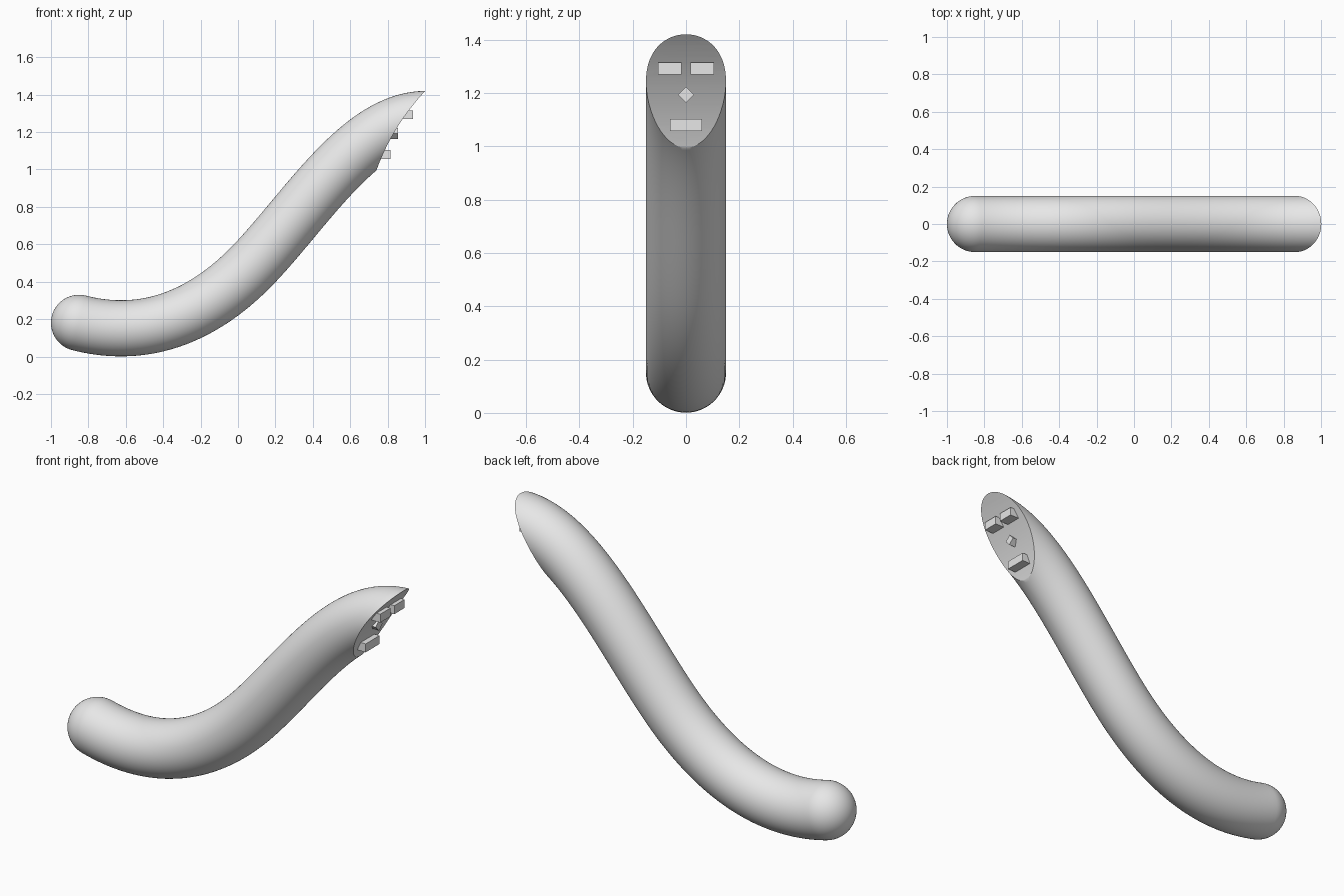
import bpy, bmesh, math
from mathutils import Vector, Matrix
from mathutils.geometry import interpolate_bezier

if "Cube" in bpy.data.objects:
    bpy.data.objects.remove(bpy.data.objects["Cube"], do_unlink=True)

RADIUS, SIDES = 0.15, 64

grey = bpy.data.materials.new("plain grey")
grey.use_nodes = True
grey.diffuse_color = (0.8, 0.8, 0.8, 1)
grey.node_tree.nodes["Principled BSDF"].inputs["Base Color"].default_value = (0.8, 0.8, 0.8, 1)


def add_object(name, bm):
    bmesh.ops.recalc_face_normals(bm, faces=bm.faces)
    mesh = bpy.data.meshes.new(name)
    bm.to_mesh(mesh)
    bm.free()
    mesh.materials.append(grey)
    obj = bpy.data.objects.new(name, mesh)
    bpy.context.collection.objects.link(obj)
    return obj


def select(obj):
    bpy.ops.object.select_all(action='DESELECT')
    obj.select_set(True)
    bpy.context.view_layer.objects.active = obj


def block(name, size, centre, roll=0):
    bm = bmesh.new()
    bmesh.ops.create_cube(bm, size=1, matrix=Matrix.Translation(centre)
                          @ Matrix.Rotation(roll, 4, 'X') @ Matrix.Diagonal((*size, 1)))
    return add_object(name, bm)


# Centre line: an S made of two curve segments, run slightly past the cut
def at(x, z):
    return Vector((x, 0, z))


lower = interpolate_bezier(at(-0.85, 0.18), at(-0.5, 0.09), at(-0.18, 0.21), at(0.1, 0.51), 40)
upper = interpolate_bezier(at(0.1, 0.51), at(0.38, 0.81), at(0.66, 1.265), at(1, 1.27), 40)
path = lower + upper[1:] + [at(1.08, 1.271)]

# Rings: a rounded tail cap, then the tube itself
rings = []
tail_dir = (path[1] - path[0]).normalized()
for i in range(1, 16):
    a = math.pi / 2 * i / 16
    rings.append((path[0] - tail_dir * RADIUS * math.cos(a), tail_dir, RADIUS * math.sin(a)))
for i, p in enumerate(path):
    tangent = (path[min(i + 1, len(path) - 1)] - path[max(i - 1, 0)]).normalized()
    rings.append((p, tangent, RADIUS))

bm = bmesh.new()
side = Vector((0, 1, 0))
loops = []
for centre, tangent, r in rings:
    up = tangent.cross(side)
    angles = [2 * math.pi * k / SIDES for k in range(SIDES)]
    loops.append([bm.verts.new(centre + r * (side * math.cos(a) + up * math.sin(a))) for a in angles])
for a, b in zip(loops, loops[1:]):
    for k in range(SIDES):
        n = (k + 1) % SIDES
        bm.faces.new((a[k], a[n], b[n], b[k]))
tail = bm.verts.new(path[0] - tail_dir * RADIUS)
for k in range(SIDES):
    bm.faces.new((tail, loops[0][k], loops[0][(k + 1) % SIDES]))
bm.faces.new(loops[-1])
body = add_object("body", bm)

# Slanted, slightly hollow face cut by a wide cylinder
bm = bmesh.new()
bmesh.ops.create_cone(bm, cap_ends=True, segments=256, radius1=1.22, radius2=1.22, depth=1,
                      matrix=Matrix.Translation((1.888, 0, 0.582)) @ Matrix.Rotation(math.pi / 2, 4, 'X'))
cutter = add_object("face_cutter", bm)
cutter.hide_render = True
cut = body.modifiers.new("face_cut", 'BOOLEAN')
cut.operation, cut.solver, cut.object = 'DIFFERENCE', 'EXACT', cutter
select(body)
bpy.ops.object.modifier_apply(modifier=cut.name)
bpy.data.objects.remove(cutter, do_unlink=True)
bpy.ops.object.shade_smooth_by_angle(angle=math.radians(30))

# Face blocks
for name, y in (("left_eye", 0.061), ("right_eye", -0.061)):
    block(name, (0.08, 0.088, 0.046), (0.895, y, 1.292))
block("nose", (0.06, 0.042, 0.042), (0.825, 0, 1.193), math.pi / 4)
block("mouth", (0.08, 0.12, 0.046), (0.775, 0, 1.08))
